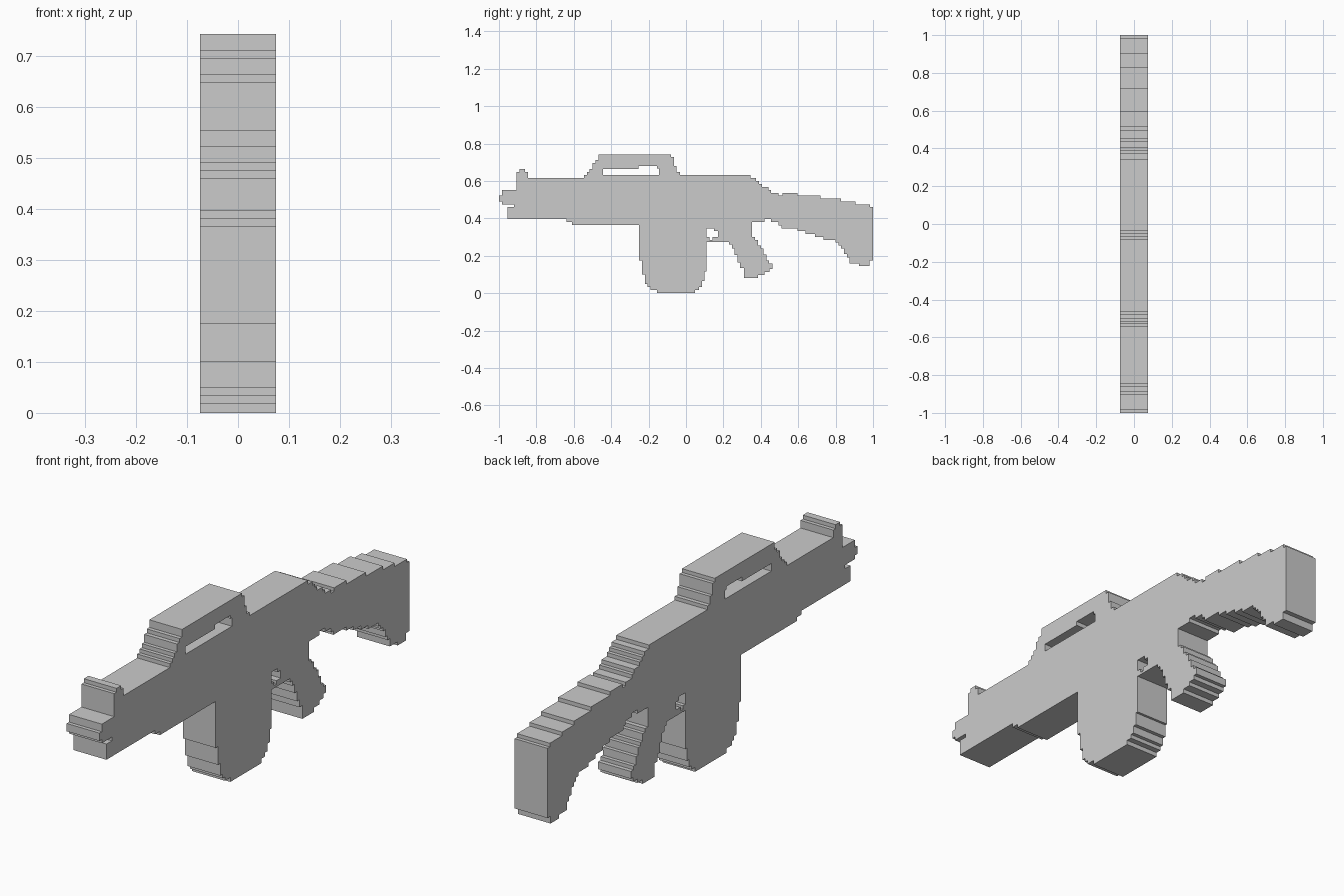
import bpy, bmesh

HALF_WIDTH = 0.074


def stepped(points):
    """Turn every slanted segment into a stair corner: along y first, then z."""
    out = []
    for i, (y, z) in enumerate(points):
        py, pz = points[i - 1]
        if i and y != py and z != pz:
            out.append((y, pz))
        out.append((y, z))
    return out


def slab(name, points):
    """Extrude a stepped side profile (y, z) across the full width."""
    bm = bmesh.new()
    face = bm.faces.new([bm.verts.new((-HALF_WIDTH, y, z)) for y, z in stepped(points)])
    res = bmesh.ops.extrude_face_region(bm, geom=[face])
    verts = [v for v in res["geom"] if isinstance(v, bmesh.types.BMVert)]
    bmesh.ops.translate(bm, verts=verts, vec=(2 * HALF_WIDTH, 0, 0))
    bmesh.ops.recalc_face_normals(bm, faces=bm.faces)
    mesh = bpy.data.meshes.new(name)
    bm.to_mesh(mesh)
    bm.free()
    obj = bpy.data.objects.new(name, mesh)
    bpy.context.collection.objects.link(obj)
    return obj


# Barrel end and handguard
slab("handguard", [
    (-1, .49), (-1, .522), (-.985, .553), (-.905, .616), (-.545, .632),
    (-.25, .632), (-.25, .365), (-.61, .38), (-.64, .396), (-.955, .396),
    (-.955, .46), (-.92, .475), (-.985, .475), (-.985, .49)])

# Front sight block
slab("front_sight", [
    (-.905, .616), (-.905, .647), (-.89, .663), (-.86, .647),
    (-.845, .616)])

# Carry handle arch with its slot
slab("carry_handle", [
    (-.53, .632), (-.53, .647), (-.515, .663), (-.5, .695), (-.483, .711),
    (-.467, .742), (-.08, .727), (-.065, .68), (-.05, .647), (-.033, .632),
    (-.145, .632), (-.145, .667), (-.155, .68), (-.255, .663), (-.445, .632)])

# Central body
slab("receiver", [(-.25, .365), (-.25, .632), (.345, .632), (.345, .365)])

# Magazine with rounded lower corners
slab("magazine", [
    (.11, .365), (.11, .117), (.1, .065), (.085, .034), (.07, .018),
    (.047, 0), (-.155, 0), (-.155, .018), (-.19, .034), (-.205, .05),
    (-.22, .1), (-.235, .175), (-.25, .365)])

# Trigger guard and slanted grip
slab("grip_and_guard", [
    (.11, .365), (.11, .347), (.15, .332), (.17, .3), (.142, .285),
    (.126, .3), (.11, .3), (.11, .275), (.23, .275), (.23, .26),
    (.245, .26), (.245, .24), (.26, .24), (.26, .205), (.275, .205),
    (.275, .165), (.29, .165), (.29, .135), (.31, .135), (.31, .08),
    (.385, .097), (.42, .113), (.447, .13), (.462, .16), (.445, .175),
    (.43, .208), (.415, .24), (.4, .255), (.385, .285), (.37, .3),
    (.352, .316), (.352, .38), (.345, .38), (.345, .365)])

# Shoulder stock
slab("stock", [
    (.345, .38), (.345, .616), (.375, .6), (.39, .585), (.405, .569),
    (.44, .553), (.455, .537), (.495, .522), (.515, .537), (.595, .522),
    (.72, .506), (.83, .49), (.905, .475), (.985, .46), (1, .175),
    (.98, .145), (.925, .16), (.875, .192), (.86, .21), (.845, .24),
    (.83, .255), (.815, .27), (.8, .285), (.735, .3), (.69, .316),
    (.64, .332), (.595, .347), (.51, .363), (.495, .38), (.455, .396),
    (.42, .38)])
